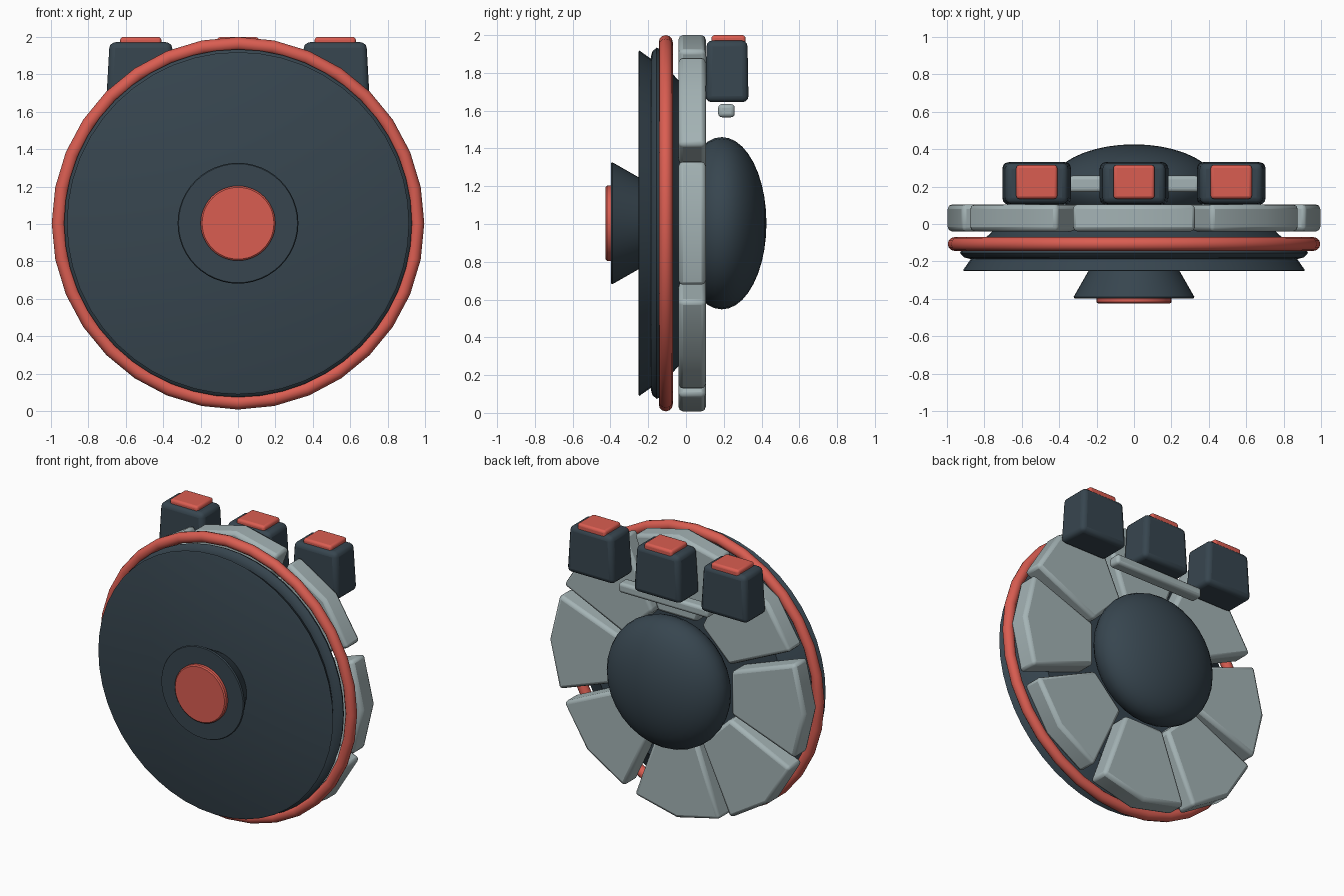
import bpy, bmesh, math
from mathutils import Vector

if "Cube" in bpy.data.objects:
    bpy.data.objects.remove(bpy.data.objects["Cube"])

CZ = 1.004          # height of the wheel axis
R = 0.996           # outer radius


def material(name, rgb):
    m = bpy.data.materials.new(name)
    m.diffuse_color = (*rgb, 1)
    m.use_nodes = True
    m.node_tree.nodes["Principled BSDF"].inputs["Base Color"].default_value = m.diffuse_color
    return m


SLATE = material("dark slate", (0.038, 0.060, 0.078))
RED = material("coral red", (0.70, 0.110, 0.083))
GREY = material("pale grey", (0.37, 0.45, 0.46))


def finish(name, bm, mat, bevel=0, segments=2):
    bmesh.ops.recalc_face_normals(bm, faces=bm.faces)
    me = bpy.data.meshes.new(name)
    bm.to_mesh(me)
    bm.free()
    ob = bpy.data.objects.new(name, me)
    bpy.context.collection.objects.link(ob)
    me.materials.append(mat)
    if bevel:
        mod = ob.modifiers.new("rounded edges", 'BEVEL')
        mod.width, mod.segments = bevel, segments
        mod.limit_method = 'ANGLE'
        mod.angle_limit = math.radians(30)
    bpy.ops.object.select_all(action='DESELECT')
    ob.select_set(True)
    bpy.context.view_layer.objects.active = ob
    bpy.ops.object.shade_smooth_by_angle(angle=math.radians(35))
    return ob


def lathe(name, profile, mat, sides=48, closed=False):
    """Turn (radius, y) points around the wheel axis."""
    bm = bmesh.new()
    rings = []
    for r, y in profile:
        rings.append([bm.verts.new((r * math.sin(2 * math.pi * i / sides), y,
                                    CZ + r * math.cos(2 * math.pi * i / sides)))
                      for i in range(sides)])
    pairs = list(zip(rings, rings[1:]))
    if closed:
        pairs.append((rings[-1], rings[0]))
    else:
        bm.faces.new(rings[0])
        bm.faces.new(rings[-1])
    for a, b in pairs:
        for i in range(sides):
            j = (i + 1) % sides
            bm.faces.new((a[i], a[j], b[j], b[i]))
    return finish(name, bm, mat)


def box(name, lo, hi, mat, bevel, top_scale=1.0):
    bm = bmesh.new()
    bmesh.ops.create_cube(bm, size=1)
    lo, hi = Vector(lo), Vector(hi)
    mid, size = (lo + hi) / 2, hi - lo
    for v in bm.verts:
        if v.co.z > 0:
            v.co.x *= top_scale
            v.co.y *= (1 + top_scale) / 2
        v.co = Vector(a * b for a, b in zip(v.co, size)) + mid
    return finish(name, bm, mat, bevel, 3)


# Front dish, stepped drum behind it, and the flared boss with its button
lathe("front_dish", [(0.905, -0.252), (0.915, -0.248), (0.86, -0.17)], SLATE)
lathe("drum", [(0.88, -0.186), (0.91, -0.178), (0.93, -0.155), (0.92, -0.135),
               (0.79, -0.07), (0.74, -0.025)], SLATE)
lathe("boss", [(0.24, -0.245), (0.323, -0.39), (0.318, -0.398)], SLATE)
lathe("boss_button", [(0.2, -0.39), (0.2, -0.418), (0.192, -0.425)], RED)

# Red tyre ring
minor = 0.037
lathe("red_ring", [(R - minor + minor * math.cos(math.tau * k / 12),
                    -0.107 + minor * math.sin(math.tau * k / 12))
                   for k in range(12)], RED, sides=32, closed=True)

# Eight wedge plates around the back
for n in range(8):
    bm = bmesh.new()
    outline = [(0.45, -20), (R - 0.02, -20), (R, 0), (R - 0.02, 20), (0.45, 20)]
    pts = []
    for r, deg in outline:
        a = math.radians(n * 45 + deg)
        pts.append((r * math.cos(a), CZ + r * math.sin(a)))
    front = [bm.verts.new((x, -0.04, z)) for x, z in pts]
    back = [bm.verts.new((x, 0.105, z)) for x, z in pts]
    bm.faces.new(front)
    bm.faces.new(back)
    for i in range(5):
        j = (i + 1) % 5
        bm.faces.new((front[i], front[j], back[j], back[i]))
    finish(f"wedge_plate_{n + 1}", bm, GREY, 0.024)

# Domed hub at the back
bm = bmesh.new()
bmesh.ops.create_uvsphere(bm, u_segments=32, v_segments=20, radius=1)
for v in bm.verts:
    x, y, z = v.co
    v.co = (0.456 * x, 0.19 + 0.236 * z, CZ + 0.456 * y)
finish("hub_dome", bm, SLATE)

# Three blocks with red caps, joined by a bar
for label, x in (("left", -0.52), ("middle", 0), ("right", 0.52)):
    box(f"{label}_block", (x - 0.185, 0.103, 1.645), (x + 0.185, 0.331, 1.972),
        SLATE, 0.032, 0.9)
    box(f"{label}_cap", (x - 0.11, 0.135, 1.94), (x + 0.11, 0.315, 2.0), RED, 0.016)
box("link_bar", (-0.35, 0.17, 1.565), (0.35, 0.258, 1.635), GREY, 0.02)
